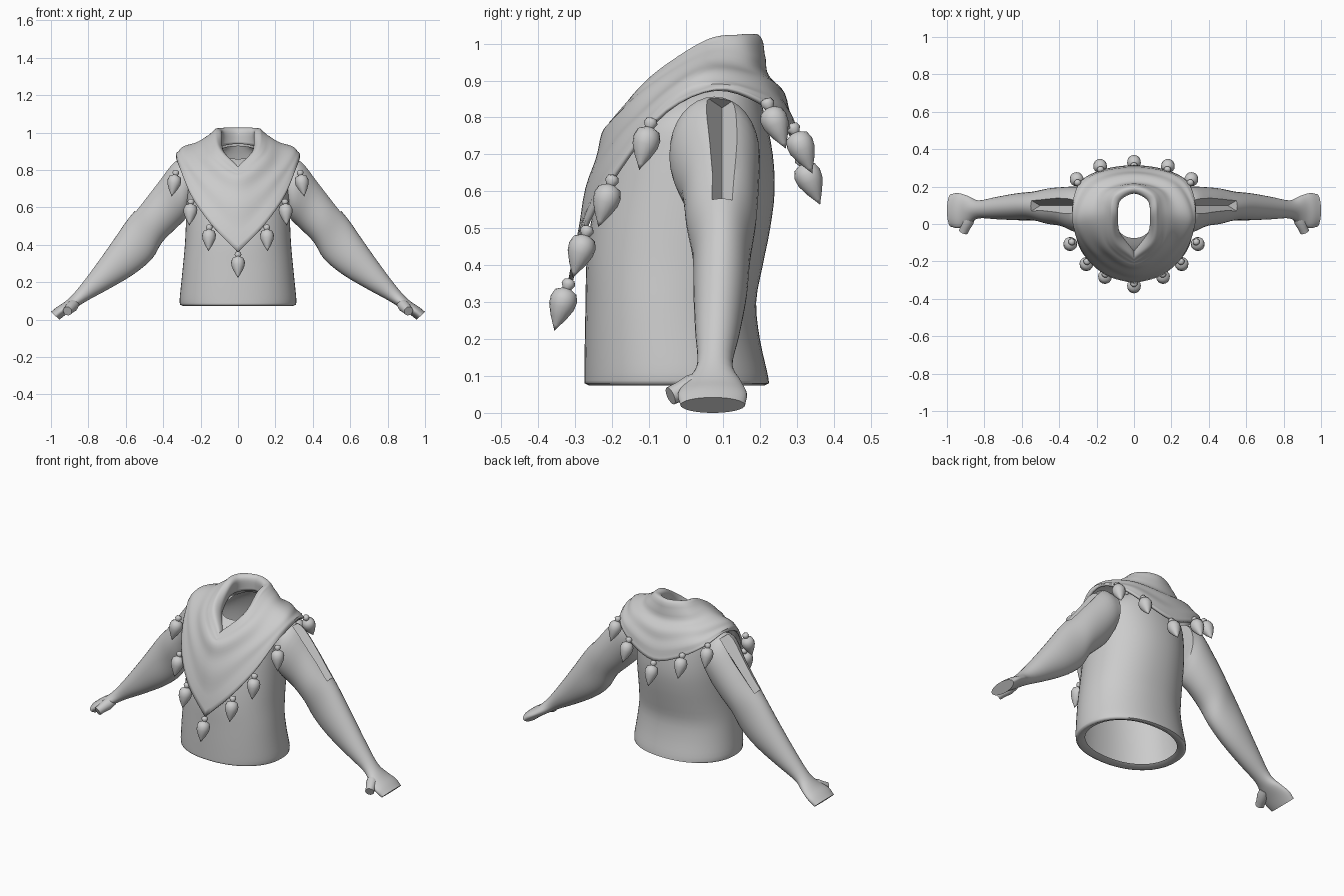
import bpy, bmesh, math
from mathutils import Vector

if "Cube" in bpy.data.objects:
    bpy.data.objects.remove(bpy.data.objects["Cube"])

def spline(keys, t, sym_front=False, sym_back=True):
    """Catmull-Rom through keys, t in 0..1; sym mirrors an end tangent across x = 0."""
    k = [Vector(p) for p in keys]
    flip = lambda p: Vector((-p.x, p.y, p.z))
    a = flip(k[1]) if sym_front else 2 * k[0] - k[1]
    b = flip(k[-2]) if sym_back else 2 * k[-1] - k[-2]
    k = [a] + k + [b]
    f = t * (len(keys) - 1)
    i = min(int(f), len(keys) - 2)
    f -= i
    p0, p1, p2, p3 = k[i:i + 4]
    return 0.5 * (2 * p1 + (p2 - p0) * f + (2 * p0 - 5 * p1 + 4 * p2 - p3) * f * f
                  + (3 * p1 - p0 - 3 * p2 + p3) * f ** 3)

def loft(name, rings, caps=False):
    bm = bmesh.new()
    rows = [[bm.verts.new(p) for p in r] for r in rings]
    n = len(rows[0])
    for a, b in zip(rows, rows[1:]):
        for i in range(n):
            bm.faces.new((a[i], a[(i + 1) % n], b[(i + 1) % n], b[i]))
    if caps:
        bm.faces.new(rows[0])
        bm.faces.new(rows[-1])
    bmesh.ops.remove_doubles(bm, verts=bm.verts, dist=1e-5)
    bmesh.ops.recalc_face_normals(bm, faces=bm.faces)
    me = bpy.data.meshes.new(name)
    bm.to_mesh(me)
    bm.free()
    ob = bpy.data.objects.new(name, me)
    bpy.context.collection.objects.link(ob)
    return ob

def smooth(ob, deg=40):
    bpy.ops.object.select_all(action='DESELECT')
    ob.select_set(True)
    bpy.context.view_layer.objects.active = ob
    bpy.ops.object.shade_smooth_by_angle(angle=math.radians(deg))

def mirror(ob):
    m = ob.modifiers.new("mirror", 'MIRROR')
    m.use_mirror_merge = False

def resample(rings, steps):
    """Smoothly add rings between the given ones."""
    n = len(rings[0])
    return [[spline([r[i] for r in rings], s / steps, False, False) for i in range(n)]
            for s in range(steps + 1)]

# Torso: open shell, (z front, z back, half width, y front, y back)
body = [(.08, .08, .31, -.275, .225), (.11, .11, .312, -.275, .22), (.2, .2, .303, -.274, .20),
        (.3, .3, .293, -.272, .19), (.4, .4, .284, -.27, .208), (.5, .5, .279, -.26, .228),
        (.6, .6, .275, -.24, .24), (.7, .7, .27, -.212, .235), (.78, .8, .26, -.175, .215),
        (.83, .88, .2, -.125, .19), (.86, .93, .105, -.075, .168)]

def body_ring(zf, zb, hx, yf, yb, n=56):
    out = []
    for i in range(n):
        a = math.tau * i / n
        s, c = math.sin(a), math.cos(a)
        w = (1 - c) / 2
        e = lambda v: math.copysign(abs(v) ** .92, v)
        out.append(Vector((hx * e(s), (yf + yb) / 2 - (yb - yf) / 2 * e(c), zf + (zb - zf) * w)))
    return out

lip = [body_ring(.09, .09, .262, -.228, .18), body_ring(.074, .074, .295, -.262, .212)]
smooth(loft("torso", lip + resample([body_ring(*b) for b in body], 30)), 70)

# Arm: (upper x, upper z, lower x, lower z, y front, y back)
arm_keys = [(.25, .85, .255, .59, -.03, .19), (.335, .848, .28, .54, -.045, .2),
            (.43, .735, .335, .485, -.012, .197), (.51, .63, .405, .415, .0, .19),
            (.59, .535, .46, .325, .018, .175), (.68, .405, .555, .245, .02, .165),
            (.78, .265, .68, .17, .025, .145), (.865, .155, .80, .105, .03, .126),
            (.92, .1, .86, .068, -.0, .15), (.965, .07, .91, .035, -.022, .165),
            (1.0, .042, .955, .0, -.015, .16)]

def arm_ring(ux, uz, lx, lz, yf, yb, n=32):
    u, l = Vector((ux, 0, uz)), Vector((lx, 0, lz))
    c, h = (u + l) / 2 + Vector((0, (yf + yb) / 2, 0)), (u - l) / 2
    return [c + h * math.cos(math.tau * i / n) + Vector((0, (yb - yf) / 2 * math.sin(math.tau * i / n), 0))
            for i in range(n)]

arm = loft("arm", resample([arm_ring(*k) for k in arm_keys], 40), True)

# V-shaped slot down the outside of the upper arm, narrowing towards the elbow
nrm = Vector((.78, 0, .62))
slot = loft("slot_cutter", [[p + nrm * .02 + Vector((0, .098 - w, 0)), p + nrm * .02 + Vector((0, .098 + w, 0)),
                             p - nrm * .055 + Vector((0, .098, 0))]
                            for p, w in ((Vector((.335, 0, .86)), .068), (Vector((.545, 0, .575)), .036))], True)
slot.hide_render = True
cut = arm.modifiers.new("slot", 'BOOLEAN')
cut.operation, cut.object, cut.solver = 'DIFFERENCE', slot, 'EXACT'
bpy.context.view_layer.objects.active = arm
bpy.ops.object.modifier_apply(modifier="slot")
bpy.data.objects.remove(slot)
smooth(arm)
mirror(arm)

# Thumb stub
a, b = Vector((.872, .05, .088)), Vector((.912, -.042, .046))
d = (b - a).normalized()
e1 = d.orthogonal().normalized()
e2 = d.cross(e1)
thumb = loft("thumb", [[a.lerp(b, t) + r * (e1 * math.cos(math.tau * i / 16) + e2 * math.sin(math.tau * i / 16))
                        for i in range(16)] for t, r in ((0, .026), (.4, .032), (.75, .026), (1, .025))], True)
smooth(thumb)
mirror(thumb)

# Draped cowl: each ring is keyed from front to back on one side
hem = [(0, -.312, .36), (.14, -.272, .505), (.245, -.185, .655), (.307, -.06, .81),
       (.325, .09, .875), (.285, .22, .83), (.165, .285, .755), (0, .308, .70)]
drape = [[(0, -.278, .545), (.2, -.18, .715), (.318, .02, .89), (.235, .23, .855), (0, .285, .79)],
         [(0, -.243, .68), (.19, -.14, .795), (.275, .035, .92), (.205, .2, .9), (0, .26, .86)],
         [(0, -.215, .765), (.15, -.115, .86), (.19, .045, .952), (.155, .17, .94), (0, .214, .925)]]
collar = [[(0, -.195, .79), (.115, -.1, .895), (.132, .045, .988), (.112, .155, 1.005), (0, .203, 1.0)],
          [(0, -.175, .81), (.098, -.08, .912), (.115, .055, 1.003), (.095, .145, 1.018), (0, .188, 1.02)],
          [(0, -.145, .80), (.08, -.055, .89), (.092, .05, .985), (.078, .13, 1.0), (0, .17, 1.0)],
          [(0, -.125, .76), (.085, -.045, .84), (.1, .05, .92), (.085, .13, .93), (0, .17, .94)]]

def full_ring(keys, sym, half=32):
    right = [spline(keys, i / half, sym) for i in range(half + 1)]
    return right + [Vector((-p.x, p.y, p.z)) for p in right[-2:0:-1]]

rings = resample([full_ring(hem, False)] + [full_ring(k, True) for k in drape]
                 + [full_ring(k, False) for k in collar], 35)
# faint cloth folds running round the shoulders
for j, ring in enumerate(rings[3:18], 3):
    for i, p in enumerate(ring):
        w = .003 * math.sin(j * .9 + 1.5 * math.cos(math.tau * i / len(ring)))
        out = Vector((p.x, p.y - .03, .15)).normalized()
        ring[i] = p + out * w
cowl = loft("cowl", rings)
sol = cowl.modifiers.new("thickness", 'SOLIDIFY')
sol.thickness, sol.offset = .013, 0
smooth(cowl, 50)

# Teardrop pendants with a bead on top, hung along the hem
prof = [(0, 0), (.014, -.004), (.019, -.016), (.012, -.029), (.03, -.038), (.037, -.058),
        (.035, -.08), (.022, -.11), (.009, -.132), (0, -.148)]
pend = [(0, -.314, .364), (.153, -.264, .508), (.25, -.196, .645), (.33, -.092, .80),
        (.3, .215, .852), (.178, .285, .785), (0, .306, .70)]
mesh = None
for x, y, z in pend:
    for s in ((1, -1) if x else (1,)):
        if mesh is None:
            ob = loft("pendant", [[(r * math.cos(math.tau * i / 16), r * math.sin(math.tau * i / 16), h)
                                   for i in range(16)] for r, h in prof])
            smooth(ob, 60)
            mesh = ob.data
        else:
            ob = bpy.data.objects.new("pendant", mesh)
            bpy.context.collection.objects.link(ob)
        ob.location = (s * x, y, z)
        # swing the tip outward, away from the body
        away = Vector((s * x * .2, y, 0)).normalized()
        down = Vector((0, 0, -1)) + away * (.42 if y > 0 else .3)
        ob.rotation_euler = Vector((0, 0, -1)).rotation_difference(down).to_euler()
